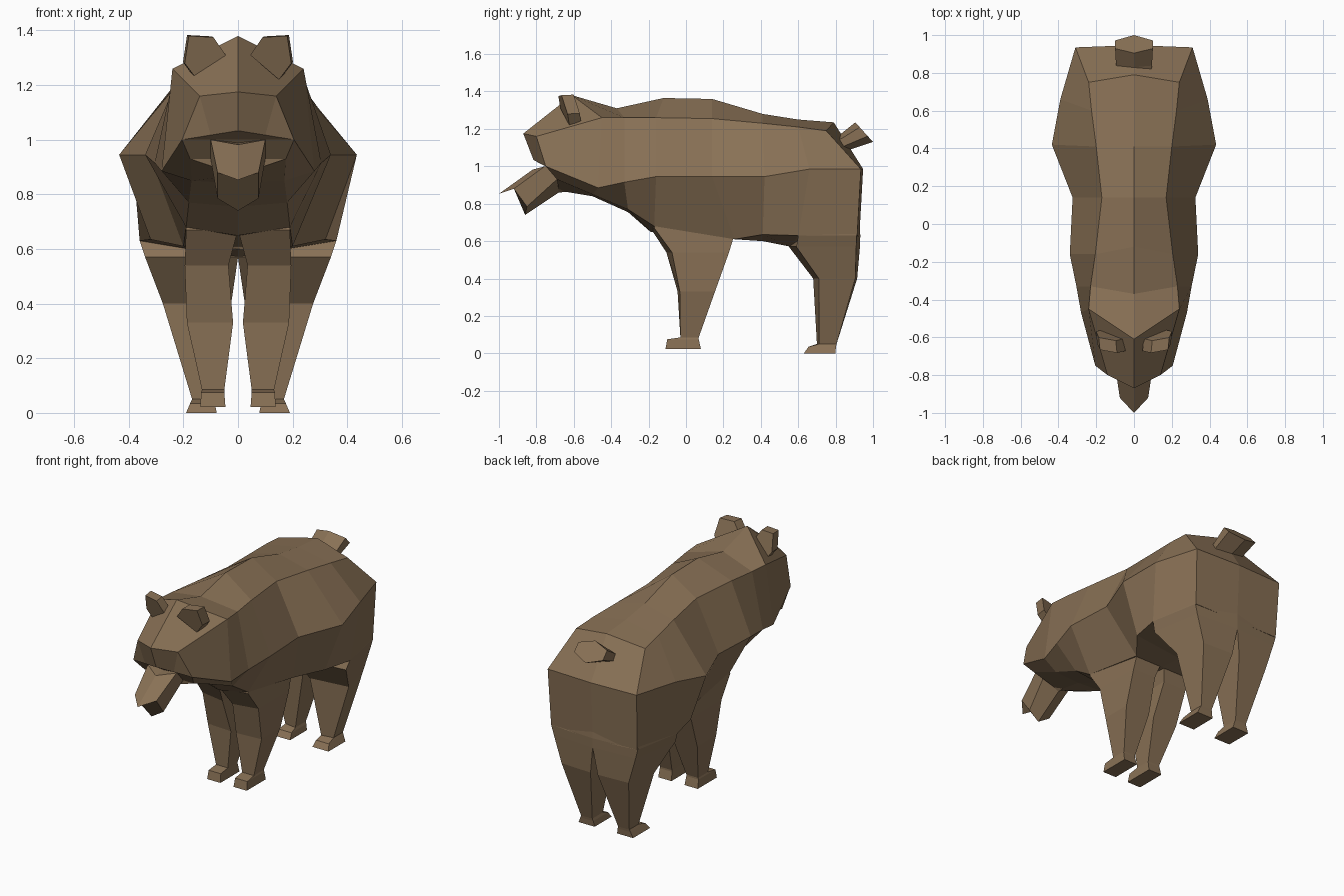
import bpy, bmesh

fur = bpy.data.materials.new("brown fur")
fur.diffuse_color = (0.25, 0.165, 0.092, 1)


def loft(name, rings, caps=True):
    """Skin a list of equal point rings with flat faces."""
    bm = bmesh.new()
    vs = [[bm.verts.new(p) for p in r] for r in rings]
    n = len(rings[0])
    for a, b in zip(vs, vs[1:]):
        for i in range(n):
            j = (i + 1) % n
            bm.faces.new((a[i], a[j], b[j], b[i]))
    if caps:
        bm.faces.new(vs[0])
        bm.faces.new(vs[-1])
    bmesh.ops.remove_doubles(bm, verts=bm.verts, dist=0.001)
    bmesh.ops.recalc_face_normals(bm, faces=bm.faces)
    me = bpy.data.meshes.new(name)
    bm.to_mesh(me)
    bm.free()
    me.materials.append(fur)
    ob = bpy.data.objects.new(name, me)
    bpy.context.collection.objects.link(ob)
    return ob


def full(half):
    """Complete a half ring whose first and last points lie on x = 0."""
    return list(half) + [(-x, y, z) for x, y, z in half[-2:0:-1]]


# Body and head: top y z, upper edge xyz, widest xyz, lower edge xyz, bottom y z
stations = [
    (-.815, 1.033, .10, -.783, 1.017, .205, -.75, 1.0, .175, -.69, .93, -.68, .87),
    (-.87, 1.175, .14, -.80, 1.16, .205, -.75, 1.0, .175, -.69, .93, -.68, .87),
    (-.61, 1.38, .24, -.45, 1.26, .28, -.47, .885, .17, -.50, .85, -.50, .84),
    (-.37, 1.31, .23, -.33, 1.26, .305, -.33, .915, .18, -.31, .77, -.31, .755),
    (-.12, 1.365, .205, -.16, 1.26, .34, -.16, .945, .19, -.17, .68, -.19, .65),
    (.14, 1.36, .17, .14, 1.255, .325, .14, .945, .20, .26, .61, .26, .61),
    (.41, 1.28, .20, .41, 1.23, .435, .42, .945, .32, .41, .635, .41, .60),
    (.60, 1.25, .225, .60, 1.21, .39, .66, .985, .36, .60, .63, .56, .57),
    (.79, 1.235, .24, .75, 1.19, .31, .935, .985, .30, .915, .63, .93, .62),
]
rings = [full([(0, s[0], s[1]), s[2:5], s[5:8], s[8:11], (0, s[11], s[12])])
         for s in stations]


def closing(ring, dy):
    """Flatten an end ring onto the centre line to close it."""
    flat = [(0, y + dy, z) for x, y, z in ring]
    flat[0] = ring[0]
    flat[1] = flat[-1] = flat[0]
    flat[4] = ring[4]
    return flat


loft("body", [closing(rings[0], 0)] + rings + [closing(rings[-1], .012)],
     caps=False)

# Snout, starting inside the head
base = [(0, -.82, .982), (.10, -.755, 1.0), (.10, -.69, .93), (0, -.68, .86)]
loft("snout", [
    full([(x, y + .13, z + .01) for x, y, z in base]),
    full(base),
    full([(0, -1.0, .853), (.075, -.92, .88), (.075, -.85, .785), (0, -.86, .74)])])


# Tail: six-sided stub flaring outwards
def tail_ring(y0, z0, y1, z1, w):
    p = lambda x, t: (x, y0 + (y1 - y0) * t, z0 + (z1 - z0) * t)
    return full([p(0, 0), p(w, .25), p(w, .7), p(0, 1)])


loft("tail", [tail_ring(.78, 1.15, .82, 1.06, .09),
              tail_ring(.83, 1.175, .865, 1.085, .095),
              tail_ring(.905, 1.235, 1.0, 1.13, .10)])

# Leg rings: z, inner x, outer x, front y, back y, outer x taper at the back,
# outer corner set-back at front and rear
front = [(.90, .0, .19, -.12, .30, 1, .02, 0), (.67, .0, .19, -.19, .27, 1, .02, 0),
         (.54, .035, .195, -.105, .23, 1, .03, 0),
         (.33, .018, .187, -.045, .155, 1, .012, 0),
         (.085, .05, .132, -.03, .068, 1, 0, 0), (.075, .05, .135, -.10, .068, 1, 0, 0),
         (.022, .046, .138, -.11, .08, 1, 0, 0)]
hind = [(.80, .0, .34, .64, .92, .85, 0, .02), (.63, .0, .36, .60, .932, .84, 0, .02),
        (.57, .0, .34, .55, .93, .84, .04, .02),
        (.40, .025, .275, .68, .915, .85, .03, .01),
        (.05, .09, .168, .70, .805, 1, .012, 0), (.035, .085, .175, .655, .802, 1, 0, 0),
        (0, .078, .19, .63, .798, 1, 0, 0)]
ear = [(.09, 1.375), (.18, 1.38), (.195, 1.28), (.15, 1.22), (.045, 1.31)]

for s, side in ((1, "left"), (-1, "right")):
    for name, spec in (("front_leg", front), ("hind_leg", hind)):
        loft(f"{name}_{side}", [
            [(s * a, y0, z), (s * b, y0 + f, z), (s * b * k, y1 - r, z), (s * a, y1, z)]
            for z, a, b, y0, y1, k, f, r in spec])
    # Ear: five-sided plate leaning forward and turned outward
    loft(f"ear_{side}", [
        [(s * (x + d * .1), -.63 - (z - 1.22) * .3 + (x - .12) * .2 + d, z + d * .05)
         for x, z in ear]
        for d in (0, .065)])
